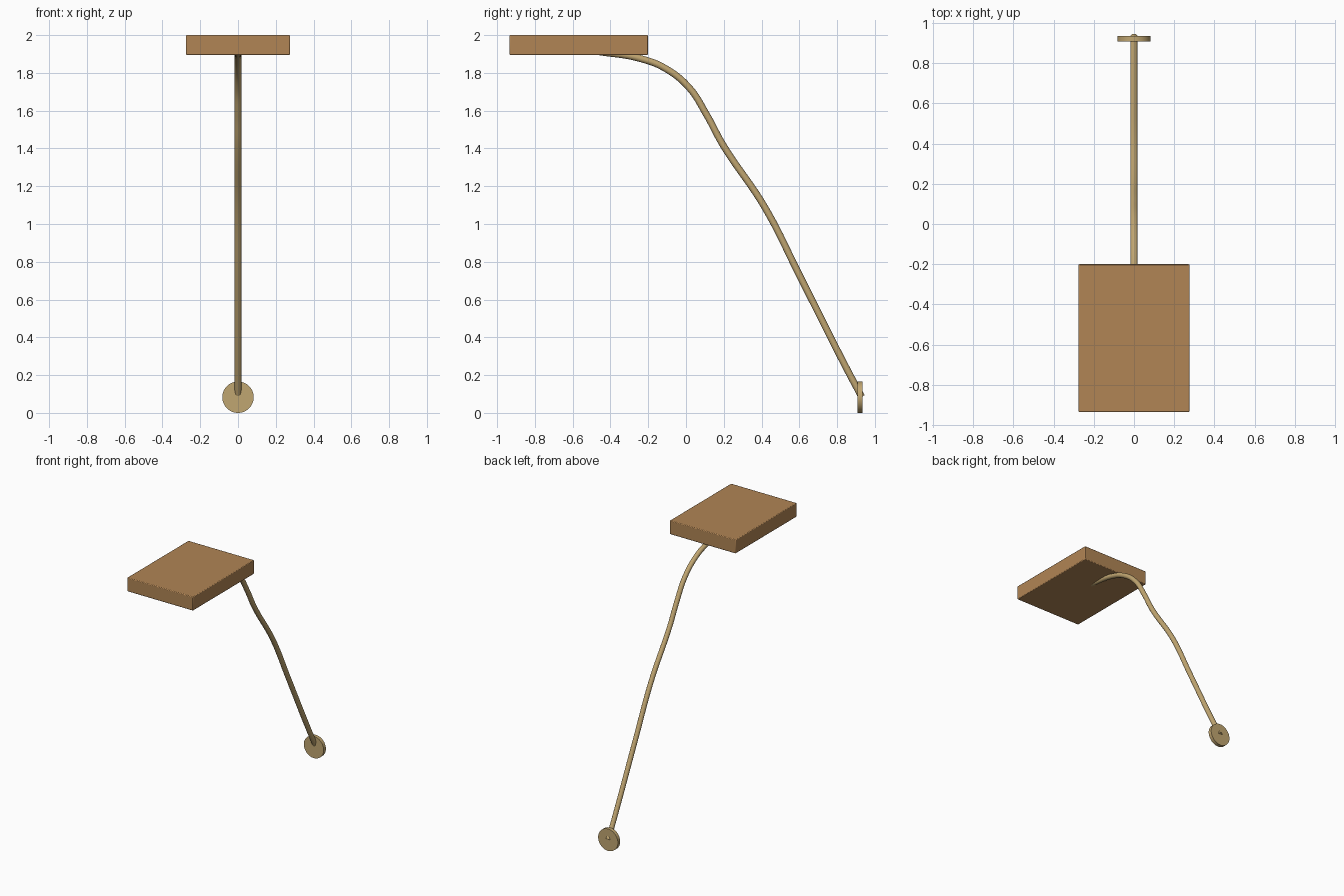
import bpy
import math

if "Cube" in bpy.data.objects:
    bpy.data.objects.remove(bpy.data.objects["Cube"])


def material(name, rgb):
    m = bpy.data.materials.new(name)
    m.diffuse_color = (*rgb, 1.0)
    m.use_nodes = True
    m.node_tree.nodes["Principled BSDF"].inputs["Base Color"].default_value = m.diffuse_color
    return m


brass = material("brass", (0.53, 0.38, 0.165))
wood = material("brown wood", (0.44, 0.235, 0.09))


def finish(obj, name, mat, angle=35):
    obj.name = name
    obj.data.materials.clear()
    obj.data.materials.append(mat)
    bpy.ops.object.select_all(action='DESELECT')
    obj.select_set(True)
    bpy.context.view_layer.objects.active = obj
    bpy.ops.object.shade_smooth_by_angle(angle=math.radians(angle))


def bevel(obj, width, segments):
    b = obj.modifiers.new("edge bevel", 'BEVEL')
    b.width = width
    b.segments = segments
    b.limit_method = 'ANGLE'


# Flat rectangular head
bpy.ops.mesh.primitive_cube_add(size=1, location=(0, -0.5675, 1.9475))
head = bpy.context.object
head.scale = (0.552, 0.735, 0.105)
bpy.ops.object.transform_apply(location=False, rotation=False, scale=True)
finish(head, "head_panel", wood)
bevel(head, 0.005, 2)

# Round wall plate
bpy.ops.mesh.primitive_cylinder_add(vertices=64, radius=0.083, depth=0.027,
                                    location=(0, 0.9215, 0.083),
                                    rotation=(math.pi / 2, 0, 0))
plate = bpy.context.object
finish(plate, "wall_plate", brass)

# Bent arm swept along a curve in the side plane (y, z)
path = [(0.93, 0.085), (0.845, 0.245), (0.605, 0.72), (0.418, 1.087),
        (0.195, 1.42), (0.108, 1.58), (0.018, 1.72), (-0.11, 1.824),
        (-0.25, 1.878), (-0.46, 1.912)]
curve = bpy.data.curves.new("arm", 'CURVE')
curve.dimensions = '3D'
curve.bevel_depth = 0.018
curve.bevel_resolution = 6
curve.use_fill_caps = True
curve.resolution_u = 10
spline = curve.splines.new('BEZIER')
spline.bezier_points.add(len(path) - 1)
for p, (y, z) in zip(spline.bezier_points, path):
    p.co = (0, y, z)
    p.handle_left_type = p.handle_right_type = 'AUTO'
arm = bpy.data.objects.new("arm", curve)
bpy.context.collection.objects.link(arm)
bpy.ops.object.select_all(action='DESELECT')
arm.select_set(True)
bpy.context.view_layer.objects.active = arm
bpy.ops.object.convert(target='MESH')
finish(bpy.context.object, "bent_arm", brass)
